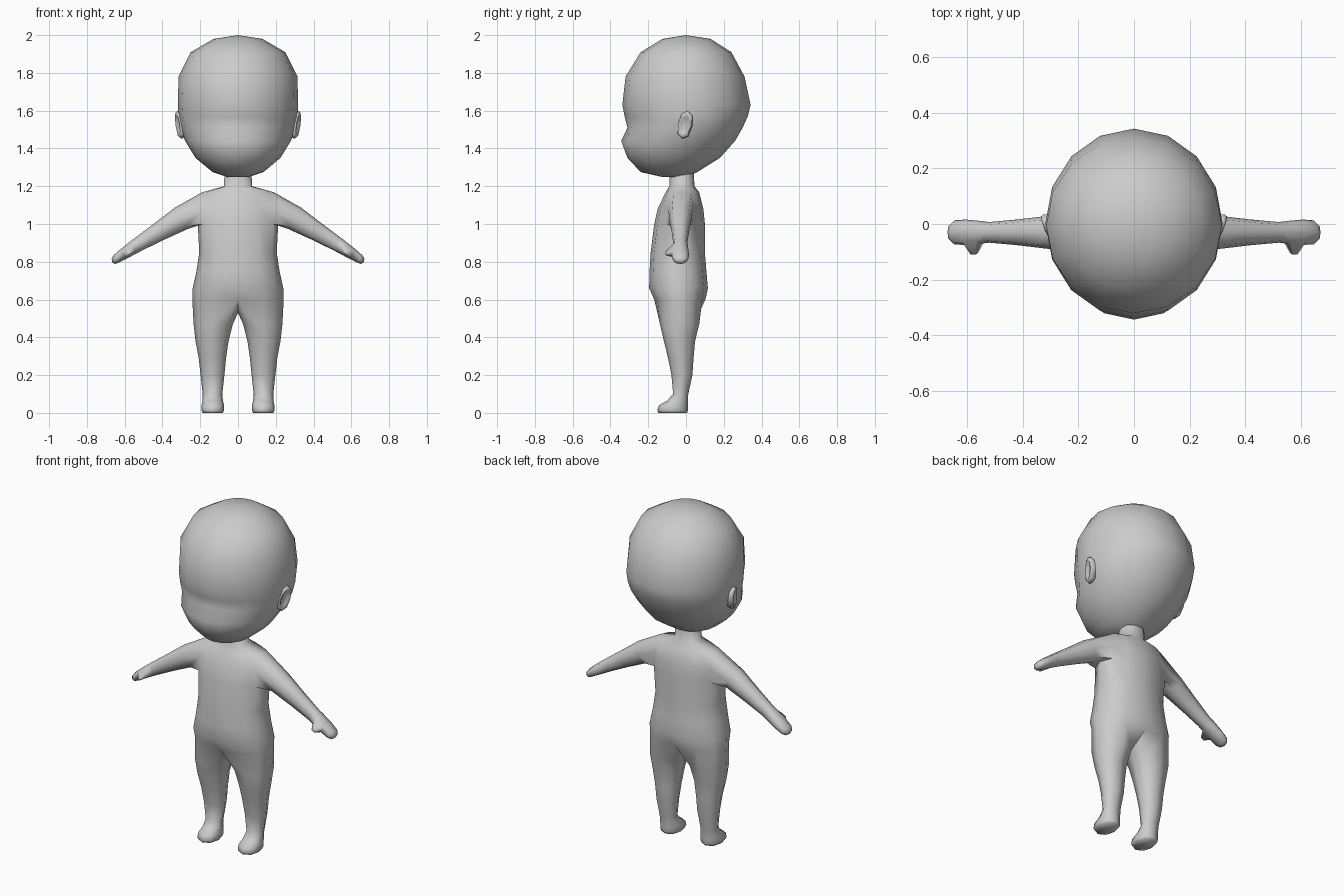
import bpy, bmesh
from math import sin, cos, radians, copysign
from mathutils import Vector

if "Cube" in bpy.data.objects:
    bpy.data.objects.remove(bpy.data.objects["Cube"])


def power(t, e):
    return copysign(abs(t) ** e, t)


def oval(bm, z, x0, x1, y0, y1, n, start=0.0, e=0.92):
    """Horizontal ring of n vertices filling the given x and y range."""
    pts = []
    for k in range(n):
        a = radians(start + 360 * k / n)
        pts.append(bm.verts.new(((x0 + x1) / 2 + (x1 - x0) / 2 * power(cos(a), e),
                                 (y0 + y1) / 2 + (y1 - y0) / 2 * power(sin(a), e), z)))
    return pts


def tilted(bm, centre, u, v, ru, rv, n=8, start=0.0):
    """Ring in the plane of u and v."""
    c = Vector(centre)
    return [bm.verts.new(c + u * ru * power(cos(radians(start + 360 * k / n)), 0.85)
                         + v * rv * power(sin(radians(start + 360 * k / n)), 0.85))
            for k in range(n)]


def skin(bm, rings, skip=()):
    """Join successive rings with quads, leaving out (row, column) in skip."""
    faces = {}
    for r, (a, b) in enumerate(zip(rings, rings[1:])):
        for k in range(len(a)):
            if (r, k) not in skip:
                m = (k + 1) % len(a)
                faces[r, k] = bm.faces.new((a[k], a[m], b[m], b[k]))
    return faces


def finish(bm, name, angle):
    bmesh.ops.recalc_face_normals(bm, faces=bm.faces)
    mesh = bpy.data.meshes.new(name)
    bm.to_mesh(mesh)
    bm.free()
    mesh.shade_smooth()
    mesh.set_sharp_from_angle(angle=radians(angle))
    obj = bpy.data.objects.new(name, mesh)
    bpy.context.collection.objects.link(obj)
    return obj


def fan(bm, ring, point):
    p = bm.verts.new(point)
    for k in range(len(ring)):
        bm.faces.new((ring[k], ring[(k + 1) % len(ring)], p))


# Head: stacked ovals (z, half width, front y, back y) with brow and muzzle
bm = bmesh.new()
head = [(1.98, .13, -.125, .13), (1.91, .25, -.24, .24), (1.78, .315, -.32, .31),
        (1.63, .318, -.337, .342), (1.57, .315, -.325, .327), (1.51, .305, -.31, .30),
        (1.44, .28, -.343, .26), (1.35, .225, -.31, .18), (1.275, .135, -.24, .06),
        (1.25, .06, -.13, .0)]
rings = [oval(bm, z, -w, w, f, b, 16, e=1) for z, w, f, b in head]
skin(bm, rings)
fan(bm, rings[0], (0, 0, 2.0))
fan(bm, rings[-1], (0, -.06, 1.248))
finish(bm, "head", 80)

# Ears: tilted discs with a hollow, mirrored
bm = bmesh.new()
up = Vector((.16, .2, 1)).normalized()
back = Vector((.3, 1, -.2)).normalized()
out = back.cross(up).normalized()
rings = [tilted(bm, Vector((.308, -.005, 1.525)) + out * d, back, up, .04 * s, .076 * s)
         for d, s in ((-.03, .8), (0, 1), (.012, .9), (.012, .7), (.003, .5))]
skin(bm, rings)
bm.faces.new(rings[0])
bm.faces.new(rings[-1])
ear = finish(bm, "ears", 70)
ear.modifiers.new("mirror", 'MIRROR')

# Torso and neck, open at the arm holes and at the hips
bm = bmesh.new()
torso_rows = [(1.29, .07, -.085, .04), (1.2, .075, -.088, .045), (1.168, .19, -.108, .07),
              (1.08, .215, -.15, .092), (1.0, .213, -.168, .1), (.85, .205, -.187, .1),
              (.75, .22, -.193, .108), (.66, .24, -.195, .116), (.6, .242, -.168, .103)]
torso = [oval(bm, z, -w, w, f, b, 12) for z, w, f, b in torso_rows]
holes = {(r, k) for r in (2, 3) for k in (11, 0, 5, 6)}
skin(bm, torso, holes)
bm.faces.new(torso[0])
crotch = bm.verts.new((0, -.03, .53))

# Arm: x, z, y half size, thickness; leg: z, inner x, outer x, front y, back y
arm_rows = [(.30, 1.03, .06, .066), (.42, .958, .046, .05), (.52, .897, .037, .039),
            (.55, .878, .041, .036), (.605, .842, .046, .03), (.645, .815, .043, .024),
            (.66, .803, .028, .017)]
leg_rows = [(.47, .027, .235, -.138, .07), (.38, .05, .225, -.117, .048),
            (.29, .063, .208, -.095, .04), (.2, .072, .198, -.077, .034),
            (.1, .083, .187, -.068, .012), (.065, .08, .188, -.1, .01),
            (.04, .074, .193, -.143, .01), (.012, .074, .193, -.152, .01),
            (0, .08, .187, -.145, .006)]

for side in (1, -1):
    # Arm and hand grow out of the shoulder hole
    hi, mid, lo = (1, 0, 11) if side > 0 else (5, 6, 7)
    t = torso
    loop = [t[2][hi], t[2][mid], t[2][lo], t[3][lo], t[4][lo], t[4][mid], t[4][hi], t[3][hi]]
    across = Vector((.53 * side, 0, .85))
    arm = [tilted(bm, (x * side, -.03, z), Vector((0, 1, 0)), across, ry, rv, start=45)
           for x, z, ry, rv in arm_rows]
    faces = skin(bm, [loop] + arm)
    fan(bm, arm[-1], (.666 * side, -.03, .797))

    # Thumb: pulled from the front of the palm
    palm = [faces[4, 2], faces[4, 3]]
    geo = bmesh.ops.extrude_face_region(bm, geom=palm)["geom"]
    bmesh.ops.delete(bm, geom=palm, context='FACES_ONLY')
    base = Vector((.575 * side, -.07, .855))
    for v in [g for g in geo if isinstance(g, bmesh.types.BMVert)]:
        v.co = Vector((.574 * side, -.108, .845)) + (v.co - base) * .35

    # Leg and foot hang from half the hip ring plus the crotch point
    ks = (9, 10, 11, 0, 1, 2, 3) if side > 0 else (9, 8, 7, 6, 5, 4, 3)
    loop = [torso[-1][k] for k in ks] + [crotch]
    leg = [oval(bm, z, a * side, b * side, f, k, 8, start=-135, e=.88)
           for z, a, b, f, k in leg_rows]
    skin(bm, [loop] + leg)
    bm.faces.new(leg[-1])
finish(bm, "body", 75)
